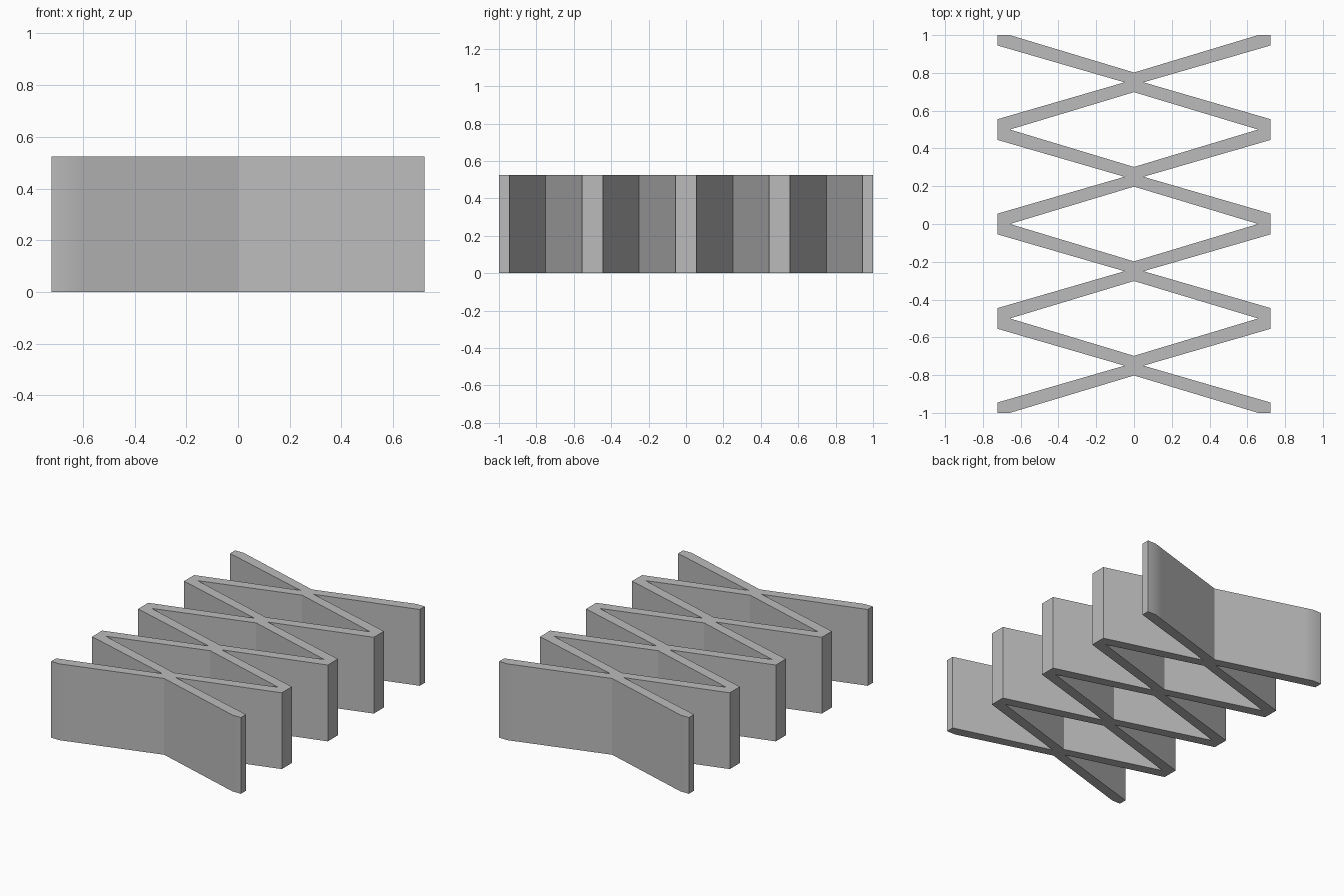
import bpy
import bmesh
import math

if "Cube" in bpy.data.objects:
    bpy.data.objects.remove(bpy.data.objects["Cube"], do_unlink=True)

HEIGHT = 0.525
HALF_WIDTH = 0.722
HALF_PITCH = 0.25
BAR = 0.052        # half thickness at each crossing
NOTCH = 0.05       # side notch of each crossing
INNER = 0.657      # where the arm meets its blunt tip
BEND = 0.6         # start of the soft bend near the tip

# One colour for the whole lattice
grey = bpy.data.materials.new("plain_grey")
grey.use_nodes = True
colour = (0.5, 0.5, 0.5, 1)
grey.diffuse_color = colour
grey.node_tree.nodes["Principled BSDF"].inputs["Base Color"].default_value = colour

# Half-arm outline, measured from the centre of a crossing
bend_y = BAR + (HALF_PITCH - BAR) * BEND / INNER
arm = [(0, 0), (NOTCH, 0), (HALF_WIDTH, HALF_PITCH - 0.055),
       (HALF_WIDTH, HALF_PITCH), (INNER, HALF_PITCH),
       (BEND, bend_y), (0, BAR)]

# Four crossings, each made of four mirrored arms
bm = bmesh.new()
for i in range(4):
    centre = (2 * i - 3) * HALF_PITCH
    for sx in (-1, 1):
        for sy in (-1, 1):
            points = [(sx * x, centre + sy * y, 0) for x, y in arm]
            if sx * sy < 0:
                points.reverse()
            bm.faces.new([bm.verts.new(p) for p in points])
bmesh.ops.remove_doubles(bm, verts=bm.verts, dist=0.0005)

# Raise the flat lattice into upright walls
result = bmesh.ops.extrude_face_region(bm, geom=bm.faces[:], use_keep_orig=True)
top = [g for g in result["geom"] if isinstance(g, bmesh.types.BMVert)]
bmesh.ops.translate(bm, verts=top, vec=(0, 0, HEIGHT))
bmesh.ops.recalc_face_normals(bm, faces=bm.faces)

mesh = bpy.data.meshes.new("lattice_wall")
bm.to_mesh(mesh)
bm.free()
mesh.materials.append(grey)
lattice = bpy.data.objects.new("lattice_wall", mesh)
bpy.context.collection.objects.link(lattice)

# Soft bends near the tips, sharp creases elsewhere
bpy.context.view_layer.objects.active = lattice
lattice.select_set(True)
bpy.ops.object.shade_smooth_by_angle(angle=math.radians(25))
